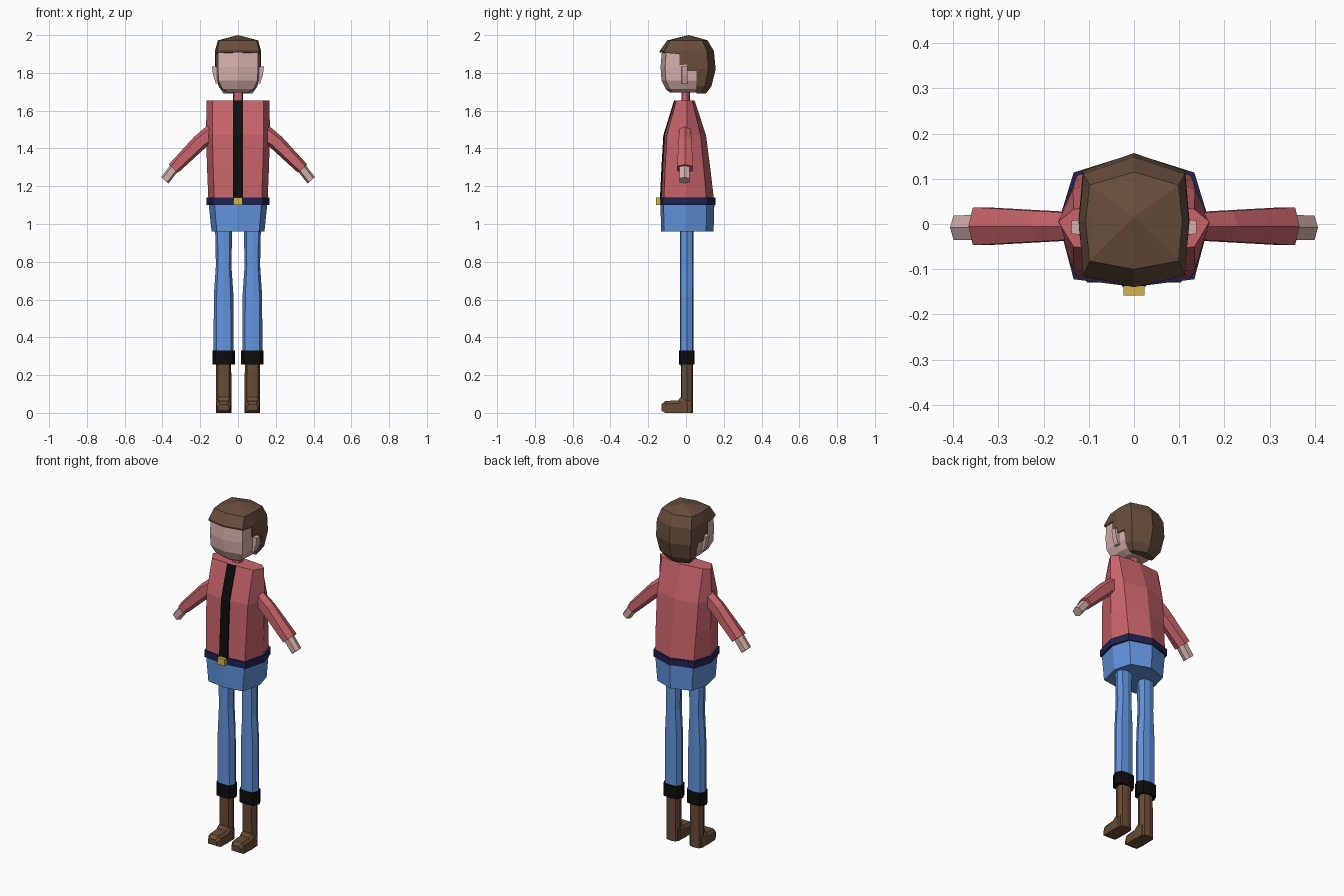
import bpy, bmesh
from mathutils import Vector

if "Cube" in bpy.data.objects:
    bpy.data.objects.remove(bpy.data.objects["Cube"])


def material(name, rgb):
    m = bpy.data.materials.new(name)
    m.diffuse_color = (*rgb, 1)
    m.use_nodes = True
    m.node_tree.nodes["Principled BSDF"].inputs["Base Color"].default_value = m.diffuse_color
    return m


RED = material("jacket red", (.58, .127, .145))
BLUE = material("denim blue", (.122, .296, .73))
SKIN = material("skin", (.66, .43, .40))
HAIR = material("hair brown", (.138, .076, .046))
BOOT = material("boot brown", (.138, .070, .036))
GOLD = material("buckle gold", (.68, .456, .07))
NAVY = material("belt navy", (.016, .016, .085))
BLACK = material("black", (.004, .004, .004))


def loft(name, rings, mat, apex=None):
    """Skin a list of equal point loops, closing both ends."""
    bm = bmesh.new()
    loops = [[bm.verts.new(p) for p in r] for r in rings]
    n = len(loops[0])
    for a, b in zip(loops, loops[1:]):
        for i in range(n):
            j = (i + 1) % n
            bm.faces.new((a[i], a[j], b[j], b[i]))
    bm.faces.new(loops[0])
    if apex:
        top = bm.verts.new(apex)
        for i in range(n):
            bm.faces.new((loops[-1][i], loops[-1][(i + 1) % n], top))
    else:
        bm.faces.new(loops[-1])
    bmesh.ops.recalc_face_normals(bm, faces=bm.faces)
    me = bpy.data.meshes.new(name)
    bm.to_mesh(me)
    bm.free()
    me.materials.append(mat)
    ob = bpy.data.objects.new(name, me)
    bpy.context.collection.objects.link(ob)
    return ob


def octa(z, hx, front, back, k=(.8, .88, .73), cx=0.0):
    """Eight-sided level ring; k pulls in the corners (x, front, back)."""
    x, f, b, m = hx * k[0], front * k[1], back * k[2], 0.005
    pts = [(0, front), (x, f), (hx, m), (x, b), (0, back), (-x, b), (-hx, m), (-x, f)]
    return [(cx + px, py, z) for px, py in pts]


def box(name, x0, x1, y0, y1, z0, z1, mat):
    ring = [(x0, y0), (x1, y0), (x1, y1), (x0, y1)]
    return loft(name, [[(x, y, z) for x, y in ring] for z in (z0, z1)], mat)


# Jacket with front placket, belt, buckle and hips
body = [(1.13, .157, -.133, .148), (1.30, .164, -.125, .128),
        (1.47, .169, -.115, .106), (1.655, .167, -.058, .045)]
loft("jacket", [octa(*b) for b in body], RED)
loft("placket", [[(-.027, f - .005, z), (.027, f - .005, z), (.027, f + .012, z),
                  (-.027, f + .012, z)] for z, _, f, _ in body], BLACK)
loft("belt", [octa(z, .167, -.139, .156) for z in (1.10, 1.14)], NAVY)
box("buckle", -.023, .023, -.158, -.13, 1.10, 1.14, GOLD)
loft("hips", [octa(.96, .14, -.132, .146), octa(1.105, .155, -.135, .15)], BLUE)

# Neck and head
loft("neck", [octa(z, .026, -.024, .022) for z in (1.62, 1.72)], RED)
HK = (.92, .82, .75)
loft("head", [octa(1.695, .055, -.085, .06, HK), octa(1.715, .09, -.108, .085, HK),
              octa(1.76, .112, -.13, .115, HK), octa(1.83, .115, -.135, .13, HK),
              octa(1.91, .114, -.128, .125, HK), octa(1.95, .09, -.09, .09, HK)], SKIN)

# Hair shell with the face opening cut away
hair = loft("hair", [octa(1.69, .08, -.09, .105, HK), octa(1.73, .108, -.11, .135, HK),
                     octa(1.82, .123, -.135, .157, HK), octa(1.915, .122, -.14, .148, HK),
                     octa(1.972, .107, -.10, .115, HK)], HAIR, (0, .015, 2.0))
opening = [(-.3, 1.5), (.055, 1.5), (.055, 1.81), (.005, 1.81), (.005, 1.845),
           (-.035, 1.84), (-.035, 1.9), (-.3, 1.92)]
cutter = loft("face_cutter", [[(x, y, z) for y, z in opening] for x in (-.3, .3)], HAIR)
cutter.hide_render = True
mod = hair.modifiers.new("face opening", 'BOOLEAN')
mod.operation = 'DIFFERENCE'
mod.solver = 'EXACT'
mod.object = cutter
bpy.context.view_layer.objects.active = hair
bpy.ops.object.modifier_apply(modifier=mod.name)
bpy.data.objects.remove(cutter)


def arm_ring(x, z, t, w, y=-.005):
    """Six-sided ring square to the arm direction."""
    d = Vector((.74, 0, .67))
    c = Vector((x, y, z))
    pts = [(1, 0), (.6, 1), (-.6, 1), (-1, 0), (-.6, -1), (.6, -1)]
    return [c + d * (t * a) + Vector((0, w * b, 0)) for a, b in pts]


def mirrored(rings, s):
    return [[(p[0] * s, p[1], p[2]) for p in r] for r in rings]


for s, side in ((1, "left"), (-1, "right")):
    # Sleeve and hand
    loft(side + "_sleeve", mirrored([arm_ring(.125, 1.49, .048, .03), arm_ring(.2, 1.435, .042, .034),
                                     arm_ring(.342, 1.293, .033, .042)], s), RED)
    loft(side + "_hand", mirrored([arm_ring(.325, 1.312, .026, .028, -.008),
                                   arm_ring(.388, 1.231, .026, .027, -.008)], s), SKIN)
    # Ear
    loft(side + "_ear", mirrored([[(.10, -.025, z), (x, -.022, z), (x, .008, z), (.10, .01, z)]
                                  for z, x in ((1.745, .118), (1.79, .132), (1.835, .138))], s), SKIN)
    # Trouser leg and cuff
    c, k = s * .076, (.72, .85, .85)
    loft(side + "_leg", [octa(z, h, -.032, .04, k, c) for z, h in
                         ((.3, .053), (.62, .052), (.78, .041), (.97, .045))], BLUE)
    loft(side + "_cuff", [octa(z, .06, -.038, .046, k, c) for z in (.255, .33)], BLACK)
    # Boot shaft and foot
    loft(side + "_boot", [octa(0, .041, -.025, .036, k, c), octa(.06, .041, -.026, .036, k, c),
                          octa(.27, .04, -.028, .036, k, c)], BOOT)
    foot = [(.02, .038, 0, .085), (-.028, .04, 0, .085), (-.042, .041, 0, .066),
            (-.11, .038, 0, .063), (-.13, .028, .012, .045)]
    loft(side + "_foot", [[(c - h, y, a), (c + h, y, a), (c + h, y, b * .75),
                           (c + h * .7, y, b), (c - h * .7, y, b), (c - h, y, b * .75)]
                          for y, h, a, b in foot], BOOT)
